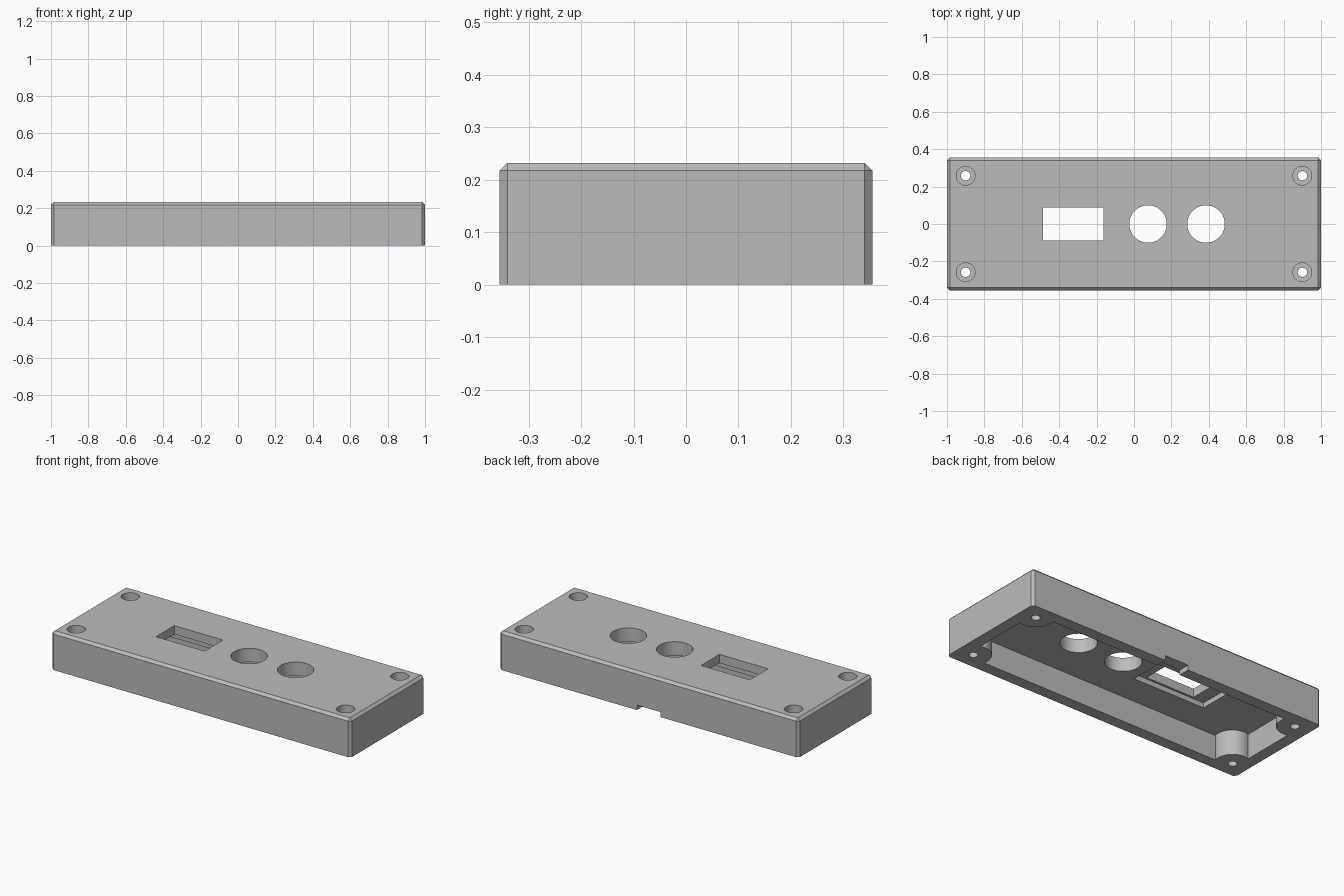
import bpy
import bmesh
from mathutils import Matrix

if "Cube" in bpy.data.objects:
    bpy.data.objects.remove(bpy.data.objects["Cube"], do_unlink=True)

LENGTH, DEPTH, HEIGHT = 2.0, 0.71, 0.232
WALL, CEILING, CHAMFER = 0.07, 0.15, 0.015
SCREW_X, SCREW_Y = 0.9, 0.258
CORNERS = [(sx * SCREW_X, sy * SCREW_Y) for sx in (-1, 1) for sy in (-1, 1)]

grey = bpy.data.materials.new("light_grey_plastic")
grey.use_nodes = True
colour = (0.5, 0.5, 0.5, 1)
grey.diffuse_color = colour
grey.node_tree.nodes["Principled BSDF"].inputs["Base Color"].default_value = colour


def make_object(name, bm):
    mesh = bpy.data.meshes.new(name)
    bm.to_mesh(mesh)
    bm.free()
    mesh.materials.append(grey)
    obj = bpy.data.objects.new(name, mesh)
    bpy.context.collection.objects.link(obj)
    return obj


def block(name, x, y, z, chamfer=0):
    """Box given by (low, high) pairs, with optional chamfer on all but the base."""
    bm = bmesh.new()
    size = [hi - lo for lo, hi in (x, y, z)]
    centre = [(hi + lo) / 2 for lo, hi in (x, y, z)]
    bmesh.ops.create_cube(bm, size=1, matrix=Matrix.Translation(centre) @ Matrix.Diagonal((*size, 1)))
    if chamfer:
        edges = [e for e in bm.edges if max(v.co.z for v in e.verts) > z[0] + chamfer]
        bmesh.ops.bevel(bm, geom=edges, offset=chamfer, segments=1, affect='EDGES')
    return make_object(name, bm)


def cylinder(name, x, y, radius, z):
    bm = bmesh.new()
    bmesh.ops.create_cone(bm, cap_ends=True, segments=64, radius1=radius, radius2=radius,
                          depth=z[1] - z[0], matrix=Matrix.Translation((x, y, (z[0] + z[1]) / 2)))
    return make_object(name, bm)


def subtract(target, cutter):
    """Cut one solid from another and discard the cutter."""
    cutter.hide_render = True
    mod = target.modifiers.new("cut", 'BOOLEAN')
    mod.operation, mod.solver, mod.object = 'DIFFERENCE', 'EXACT', cutter
    with bpy.context.temp_override(object=target, active_object=target):
        bpy.ops.object.modifier_apply(modifier=mod.name)
    bpy.data.objects.remove(cutter, do_unlink=True)


# Chamfered outer shell
cover = block("enclosure_cover", (-LENGTH / 2, LENGTH / 2), (-DEPTH / 2, DEPTH / 2),
              (0, HEIGHT), CHAMFER)

# Hollow underside, leaving round screw bosses in the corners
ix, iy = LENGTH / 2 - WALL, DEPTH / 2 - WALL
cavity = block("cavity_cutter", (-ix, ix), (-iy, iy), (-0.1, CEILING))
for x, y in CORNERS:
    subtract(cavity, cylinder("boss_cutter", x, y, 0.1, (-0.2, 0.3)))
subtract(cover, cavity)

# Screw holes with counterbores
for x, y in CORNERS:
    subtract(cover, cylinder("screw_cutter", x, y, 0.025, (-0.1, 0.4)))
    subtract(cover, cylinder("counterbore_cutter", x, y, 0.05, (HEIGHT - 0.065, 0.4)))

# Two round openings
for x in (0.075, 0.385):
    subtract(cover, cylinder("round_opening_cutter", x, 0, 0.1, (0.05, 0.4)))

# Rectangular opening with a wider recess beneath
subtract(cover, block("window_cutter", (-0.487, -0.162), (-0.0875, 0.0875), (0.05, 0.4)))
subtract(cover, block("recess_cutter", (-0.567, -0.085), (-0.1, 0.1), (0.1, 0.18)))

# Cable notch under the back wall
subtract(cover, block("notch_cutter", (-0.078, 0.08), (0.2, 0.5), (-0.1, 0.03)))

# Smooth bores, sharp edges
bpy.ops.object.select_all(action='DESELECT')
cover.select_set(True)
bpy.context.view_layer.objects.active = cover
bpy.ops.object.shade_smooth_by_angle(angle=0.5)
